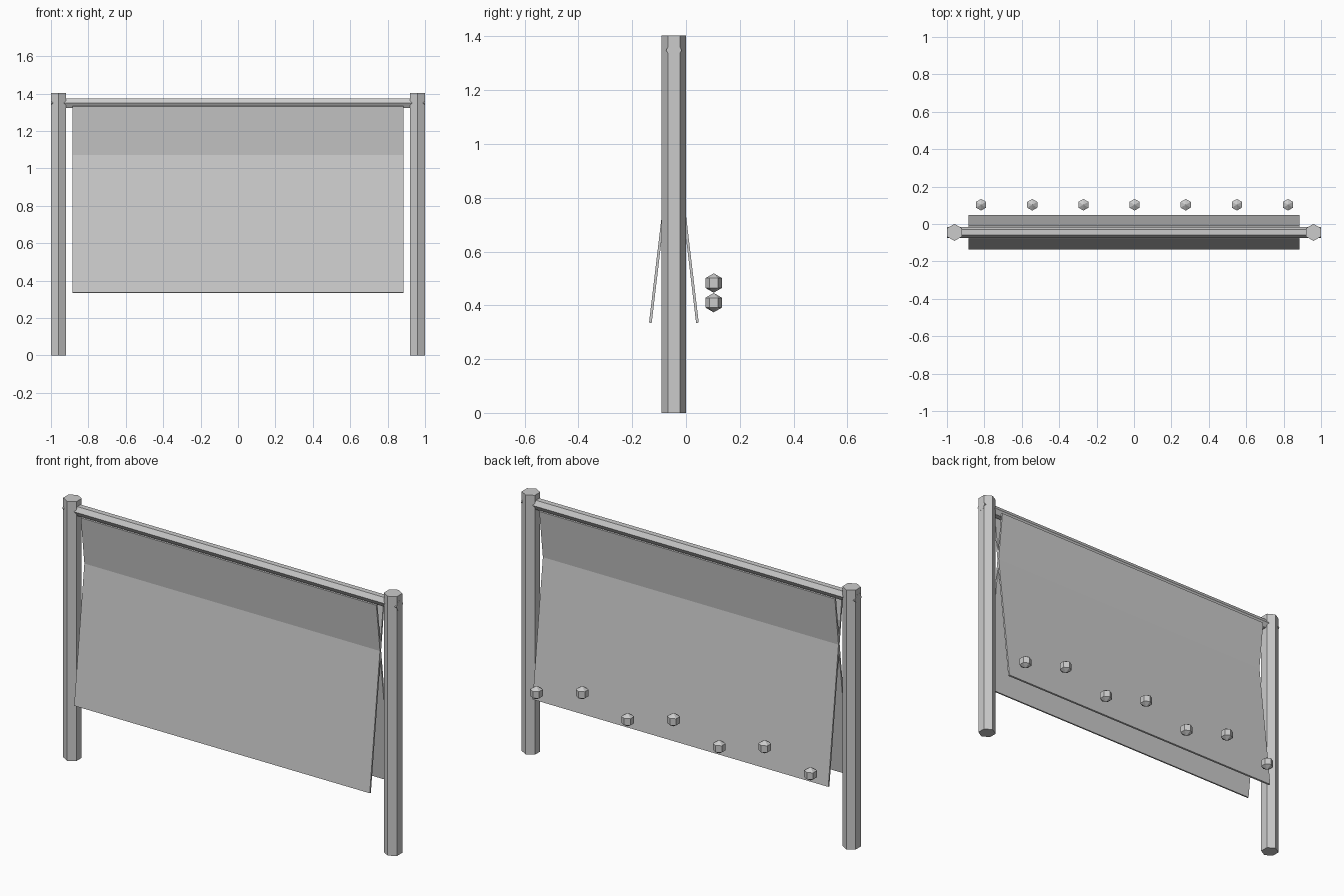
import bpy
import math

if "Cube" in bpy.data.objects:
    bpy.data.objects.remove(bpy.data.objects["Cube"], do_unlink=True)

grey = bpy.data.materials.new("light_grey")
grey.use_nodes = True
COLOUR = (0.6, 0.6, 0.6, 1)
grey.diffuse_color = COLOUR
grey.node_tree.nodes["Principled BSDF"].inputs["Base Color"].default_value = COLOUR

MID_Y = -0.045  # depth of the frame's centre plane


def finish(name):
    obj = bpy.context.object
    obj.name = name
    obj.data.name = name
    obj.data.materials.append(grey)
    return obj


def hex_bar(name, radius, length, location, rotation=(0, 0, 0)):
    bpy.ops.mesh.primitive_cylinder_add(vertices=6, radius=radius, depth=length,
                                        location=location, rotation=rotation)
    return finish(name)


# Upright hexagonal posts
HEIGHT = 1.404
for side, sign in (("left", 1), ("right", -1)):
    hex_bar(side + "_post", 0.0455, HEIGHT, (sign * 0.96, MID_Y, HEIGHT / 2))

# Crossbar running through both posts
hex_bar("crossbar", 0.029, 2.0, (0, MID_Y, 1.349), (0, math.pi / 2, 0))

# Two thin sheets crossing each other below the crossbar
BOTTOM, TOP, CROSSING, SPREAD = 0.335, 1.332, 1.072, 0.0875
tilt = math.atan2(SPREAD, CROSSING - BOTTOM)
mid_z = (BOTTOM + TOP) / 2
for name, sign in (("front_sheet", -1), ("back_sheet", 1)):
    y = MID_Y + sign * (CROSSING - mid_z) * math.tan(tilt)
    bpy.ops.mesh.primitive_cube_add(size=1, location=(0, y, mid_z),
                                    rotation=(sign * tilt, 0, 0))
    sheet = finish(name)
    sheet.scale = (1.77, 0.01, (TOP - BOTTOM) / math.cos(tilt))

# Zigzag row of small faceted balls behind the sheets
for i in range(7):
    z = 0.483 if i % 2 else 0.41
    bpy.ops.mesh.primitive_uv_sphere_add(segments=6, ring_count=3, radius=0.036,
                                         location=(0.003 + (i - 3) * 0.2735, 0.103, z))
    ball = finish(f"ball_{i + 1}")
    # Turn the facets so that flat sides face left and right
    if max(v.co.x for v in ball.data.vertices) > max(v.co.y for v in ball.data.vertices):
        ball.rotation_euler.z = math.pi / 6
